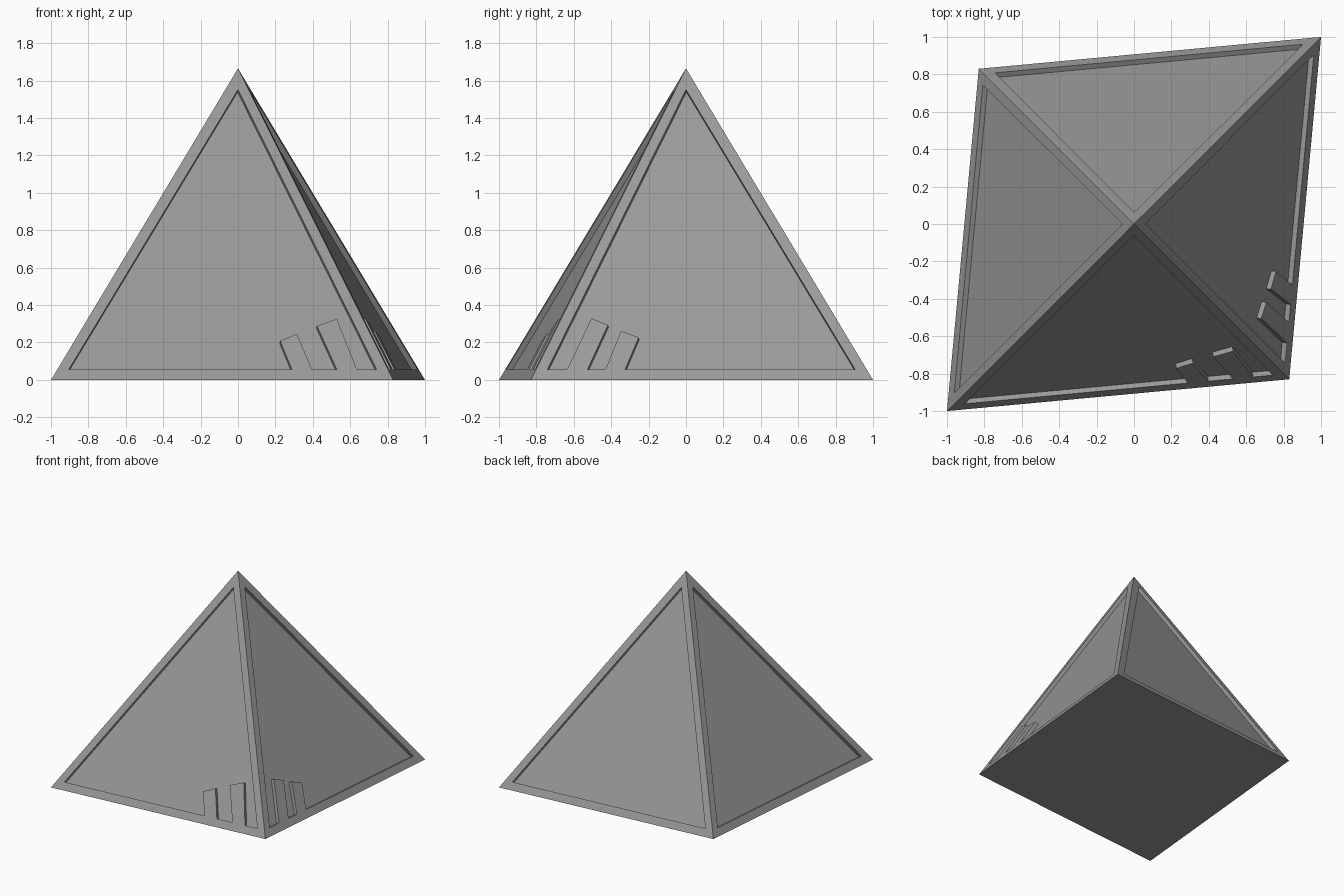
import bpy, bmesh, math
from mathutils import Vector, Matrix

if "Cube" in bpy.data.objects:
    bpy.data.objects.remove(bpy.data.objects["Cube"])

H = 1.665                      # apex height
K = 0.83                       # short-diagonal corner
DEPTH = 0.029                  # panel recess depth
APEX = Vector((0, 0, H))
CORNERS = [Vector(c) for c in ((-1, -1, 0), (K, -K, 0), (1, 1, 0), (-K, K, 0))]


def make_object(name, bm):
    bmesh.ops.recalc_face_normals(bm, faces=bm.faces)
    mesh = bpy.data.meshes.new(name)
    bm.to_mesh(mesh)
    bm.free()
    obj = bpy.data.objects.new(name, mesh)
    bpy.context.collection.objects.link(obj)
    return obj


def panel_cutter(name, a, b, axis, outline, turn):
    """Extrude an outline, read in a straight-on view, square to the face a-b-apex."""
    n = (b - a).cross(APEX - a).normalized()
    other = 1 - axis
    inner, outer = [], []
    bm = bmesh.new()
    rot = Matrix.Rotation(turn, 3, 'Z')
    for s, z in outline:
        p = Vector((0, 0, z))
        p[axis] = s
        p[other] = (n.dot(APEX) - n[axis] * s - n.z * z) / n[other]
        inner.append(bm.verts.new(rot @ (p - n * DEPTH)))
        outer.append(bm.verts.new(rot @ (p + n * 0.05)))
    bm.faces.new(inner)
    bm.faces.new(outer[::-1])
    for i in range(len(inner)):
        j = (i + 1) % len(inner)
        bm.faces.new((inner[i], outer[i], outer[j], inner[j]))
    obj = make_object(name, bm)
    obj.hide_render = True
    return obj


# Solid four-sided pyramid on a rhombic base
bm = bmesh.new()
base = [bm.verts.new(c) for c in CORNERS]
tip = bm.verts.new(APEX)
bm.faces.new(base[::-1])
for i in range(4):
    bm.faces.new((base[i], base[(i + 1) % 4], tip))
pyramid = make_object("pyramid", bm)

# Dark grey surface
grey = bpy.data.materials.new("dark_grey")
grey.diffuse_color = (0.32, 0.32, 0.32, 1)
grey.use_nodes = True
grey.node_tree.nodes["Principled BSDF"].inputs["Base Color"].default_value = grey.diffuse_color
pyramid.data.materials.append(grey)

# Panel outlines: triangle, plus two slanted tabs left standing near one corner
Z0 = 0.055
front = [(-0.905, Z0), (0.742, Z0), (0, 1.552)]
right = [(-0.742, Z0), (0.905, Z0), (0, 1.552)]
front_tabs = [(0.289, Z0), (0.225, 0.209), (0.315, 0.246), (0.396, Z0),
              (0.529, Z0), (0.422, 0.289), (0.529, 0.326), (0.636, Z0)]
right_tabs = [(-0.636, Z0), (-0.505, 0.329), (-0.417, 0.294), (-0.527, Z0),
              (-0.430, Z0), (-0.348, 0.262), (-0.253, 0.227), (-0.326, Z0)]

A, B, C, D = CORNERS
cutters = [
    panel_cutter("front_panel_cutter", A, B, 0, front[:1] + front_tabs + front[1:], 0),
    panel_cutter("right_panel_cutter", B, C, 1, right[:1] + right_tabs + right[1:], 0),
    panel_cutter("back_panel_cutter", A, B, 0, front, math.pi),
    panel_cutter("left_panel_cutter", B, C, 1, right, math.pi),
]
for c in cutters:
    c.data.materials.append(grey)

# Sink the panels into the faces
bpy.context.view_layer.objects.active = pyramid
pyramid.select_set(True)
for c in cutters:
    mod = pyramid.modifiers.new(c.name, 'BOOLEAN')
    mod.operation = 'DIFFERENCE'
    mod.solver = 'EXACT'
    mod.object = c
    bpy.ops.object.modifier_apply(modifier=mod.name)
for c in cutters:
    bpy.data.objects.remove(c)
